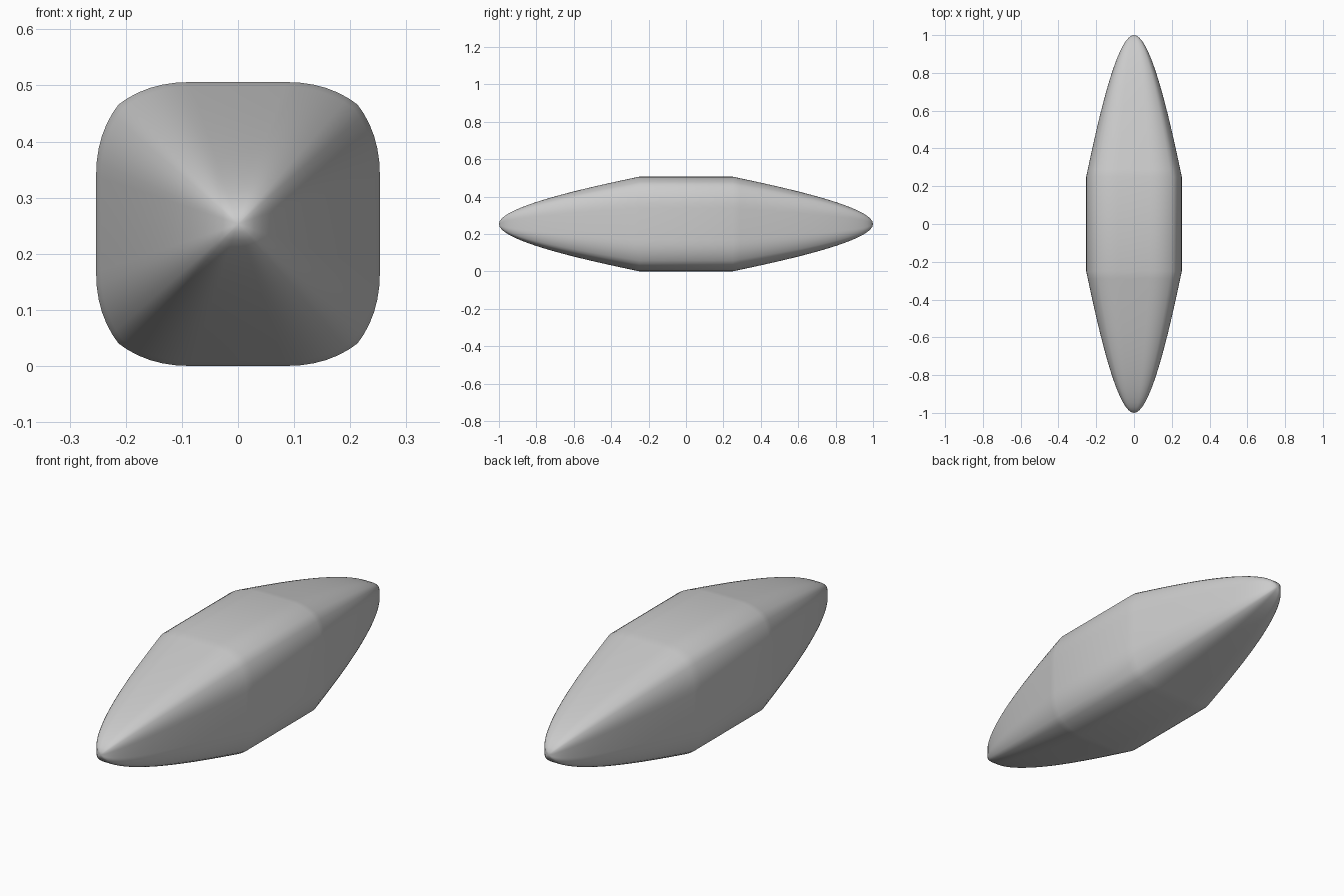
import bpy, bmesh, math

if "Cube" in bpy.data.objects:
    bpy.data.objects.remove(bpy.data.objects["Cube"])

R = 0.253  # half width of the body


def bezier(p, t):
    s = 1 - t
    w = (s**3, 3*s*s*t, 3*s*t*t, t**3)
    return tuple(sum(a*q[i] for a, q in zip(w, p)) for i in (0, 1))


# Rounded-square section: one eighth, reflected then turned four times
eighth = [bezier([(R, 0.085), (R, 0.14), (0.238, 0.18), (0.213, 0.213)], i/6) for i in range(7)]
quarter = eighth + [(z, x) for x, z in reversed(eighth[:-1])]
section = []
for k in range(4):
    c, s = round(math.cos(k*math.pi/2)), round(math.sin(k*math.pi/2))
    section += [(c*x - s*z, s*x + c*z) for x, z in quarter]

# Taper from the straight middle to the rounded tip: (y, radius)
taper = [bezier([(0.25, R), (0.5, 0.2), (1.0, 0.095), (1.0, 0)], i/20) for i in range(20)]
stations = [(-y, r) for y, r in reversed(taper)] + [(0, R)] + taper

# Skin the rings and close both tips
bm = bmesh.new()
rings = [[bm.verts.new((x*r/R, y, R + z*r/R)) for x, z in section] for y, r in stations]
n = len(section)
for a, b in zip(rings, rings[1:]):
    for i in range(n):
        bm.faces.new((a[i], a[(i+1) % n], b[(i+1) % n], b[i]))
for ring, y in ((rings[0], -1), (rings[-1], 1)):
    tip = bm.verts.new((0, y, R))
    for i in range(n):
        bm.faces.new((ring[i], ring[(i+1) % n], tip))
bmesh.ops.recalc_face_normals(bm, faces=bm.faces)
for f in bm.faces:
    f.smooth = True
mesh = bpy.data.meshes.new("spindle_body")
bm.to_mesh(mesh)
bm.free()
bpy.context.collection.objects.link(bpy.data.objects.new("spindle_body", mesh))
